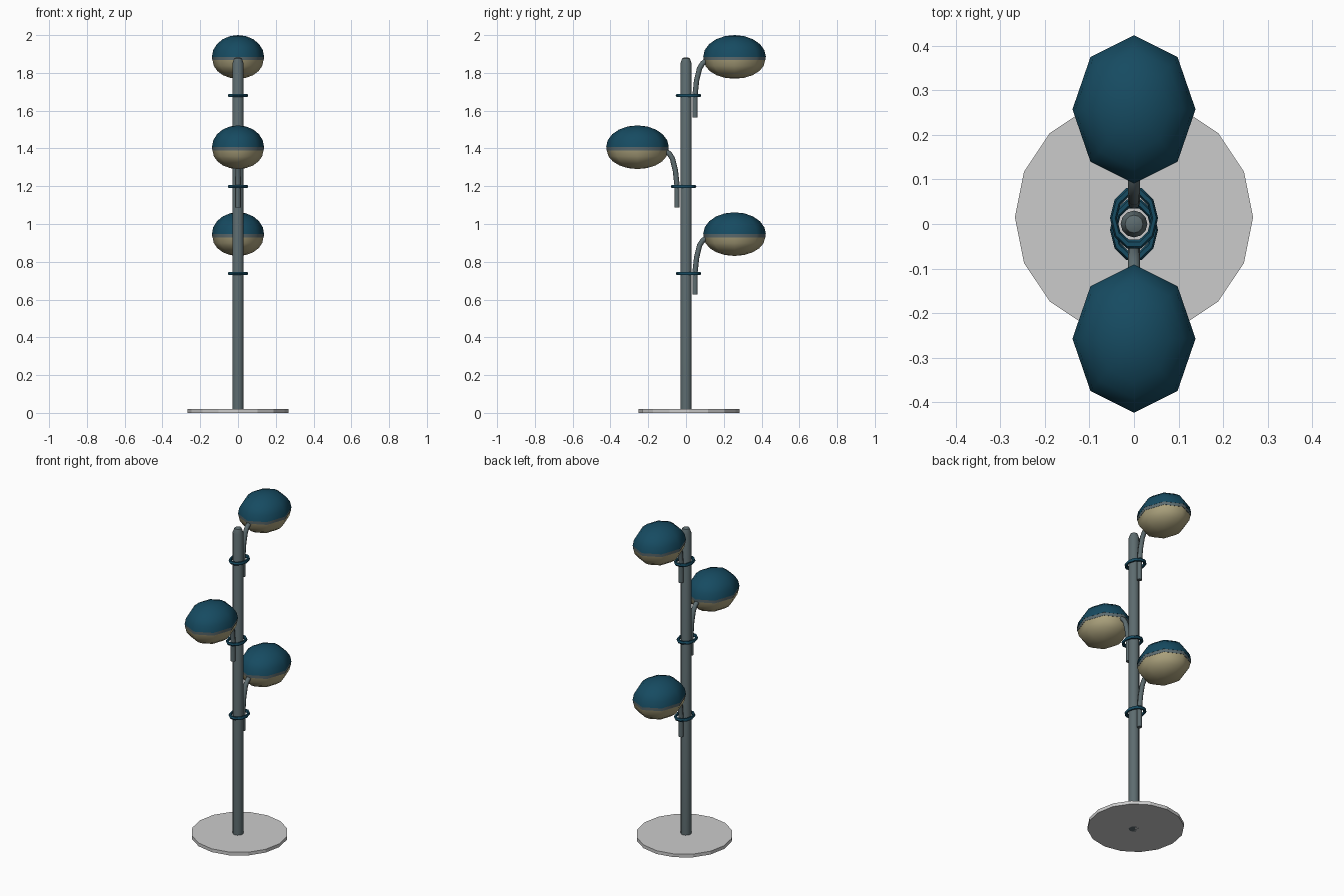
import bpy, bmesh
from math import sin, cos, pi, radians

if "Cube" in bpy.data.objects:
    bpy.data.objects.remove(bpy.data.objects["Cube"])


def material(name, rgb):
    m = bpy.data.materials.new(name)
    m.diffuse_color = (*rgb, 1)
    m.use_nodes = True
    m.node_tree.nodes["Principled BSDF"].inputs["Base Color"].default_value = m.diffuse_color
    return m


BLUE = material("blue enamel", (0.008, 0.07, 0.12))
CREAM = material("cream glass", (0.42, 0.37, 0.21))
SLATE = material("slate metal", (0.11, 0.15, 0.16))


def finish(name, bm, mat=None, angle=40):
    bmesh.ops.recalc_face_normals(bm, faces=bm.faces)
    me = bpy.data.meshes.new(name)
    bm.to_mesh(me)
    bm.free()
    ob = bpy.data.objects.new(name, me)
    bpy.context.collection.objects.link(ob)
    if mat:
        me.materials.append(mat)
    bpy.ops.object.select_all(action='DESELECT')
    ob.select_set(True)
    bpy.context.view_layer.objects.active = ob
    bpy.ops.object.shade_smooth_by_angle(angle=radians(angle))
    return ob


def lathe(name, profile, n, centre=(0, 0, 0), scale=(1, 1), mat=None, angle=40, closed=False):
    """Revolve (radius, z) points; closed joins last ring to first, else ends are capped."""
    bm = bmesh.new()
    rings = []
    for r, z in profile:
        rings.append([bm.verts.new((centre[0] + r * scale[0] * cos(2 * pi * i / n),
                                    centre[1] + r * scale[1] * sin(2 * pi * i / n),
                                    centre[2] + z)) for i in range(n)])
    pairs = list(zip(rings, rings[1:]))
    if closed:
        pairs.append((rings[-1], rings[0]))
    for a, b in pairs:
        for i in range(n):
            j = (i + 1) % n
            bm.faces.new((a[i], a[j], b[j], b[i]))
    if not closed:
        bm.faces.new(rings[0])
        bm.faces.new(rings[-1])
    bmesh.ops.remove_doubles(bm, verts=bm.verts, dist=1e-5)
    return finish(name, bm, mat, angle)


def tube(name, path, r, n, mat):
    """Sweep a circle along (y, z) points."""
    bm = bmesh.new()
    rings = []
    for k, (y, z) in enumerate(path):
        (y0, z0), (y1, z1) = path[max(k - 1, 0)], path[min(k + 1, len(path) - 1)]
        d = ((y1 - y0) ** 2 + (z1 - z0) ** 2) ** 0.5
        ny, nz = (z1 - z0) / d, -(y1 - y0) / d
        rings.append([bm.verts.new((r * cos(2 * pi * i / n),
                                    y + ny * r * sin(2 * pi * i / n),
                                    z + nz * r * sin(2 * pi * i / n))) for i in range(n)])
    for a, b in zip(rings, rings[1:]):
        for i in range(n):
            j = (i + 1) % n
            bm.faces.new((a[i], a[j], b[j], b[i]))
    bm.faces.new(rings[0])
    bm.faces.new(rings[-1])
    return finish(name, bm, mat, 50)


# Base disc and pole
lathe("base", [(0.267, 0), (0.267, 0.02)], 16, (0, 0.015, 0), angle=15)
lathe("pole", [(0.03, 0), (0.03, 1.85), (0.02, 1.877), (0.010, 1.881)], 12, mat=SLATE)

# Three lamps, alternating sides; z is the height of each lamp's rim
arm = [(0.048, -0.32), (0.048, -0.20), (0.056, -0.125), (0.072, -0.06),
       (0.088, -0.035), (0.11, -0.018), (0.15, -0.01)]
quarter = [i * pi / 10 for i in range(6)]
RX, RY = 0.138, 0.166
for label, side, z, ring_z in (("top", 1, 1.885, 1.68),
                               ("middle", -1, 1.407, 1.198),
                               ("lower", 1, 0.947, 0.738)):
    c = (0, side * 0.257, z)
    # Shade dome, rim band and glass bowl
    lathe(label + "_shade", [(max(cos(a), 0), 0.115 * sin(a)) for a in quarter],
          8, c, (RX, RY), BLUE, 60)
    lathe(label + "_rim", [(0.985, -0.018), (0.995, 0)], 8, c, (RX, RY), SLATE, 60)
    lathe(label + "_glass", [(0.975 * max(cos(a), 0), -0.018 - 0.098 * sin(a)) for a in quarter],
          8, c, (RX, RY), CREAM, 60)
    # Curved arm
    tube(label + "_arm", [(side * y, z + h) for y, h in arm], 0.014, 8, SLATE)
    # Oval clamp around pole and arm
    loop = [(1 + 0.17 * cos(k * pi / 3), 0.01 * sin(k * pi / 3)) for k in range(6)]
    lathe(label + "_clamp", loop, 10, (0, side * 0.013, ring_z), (0.046, 0.061), BLUE, 50, True)
